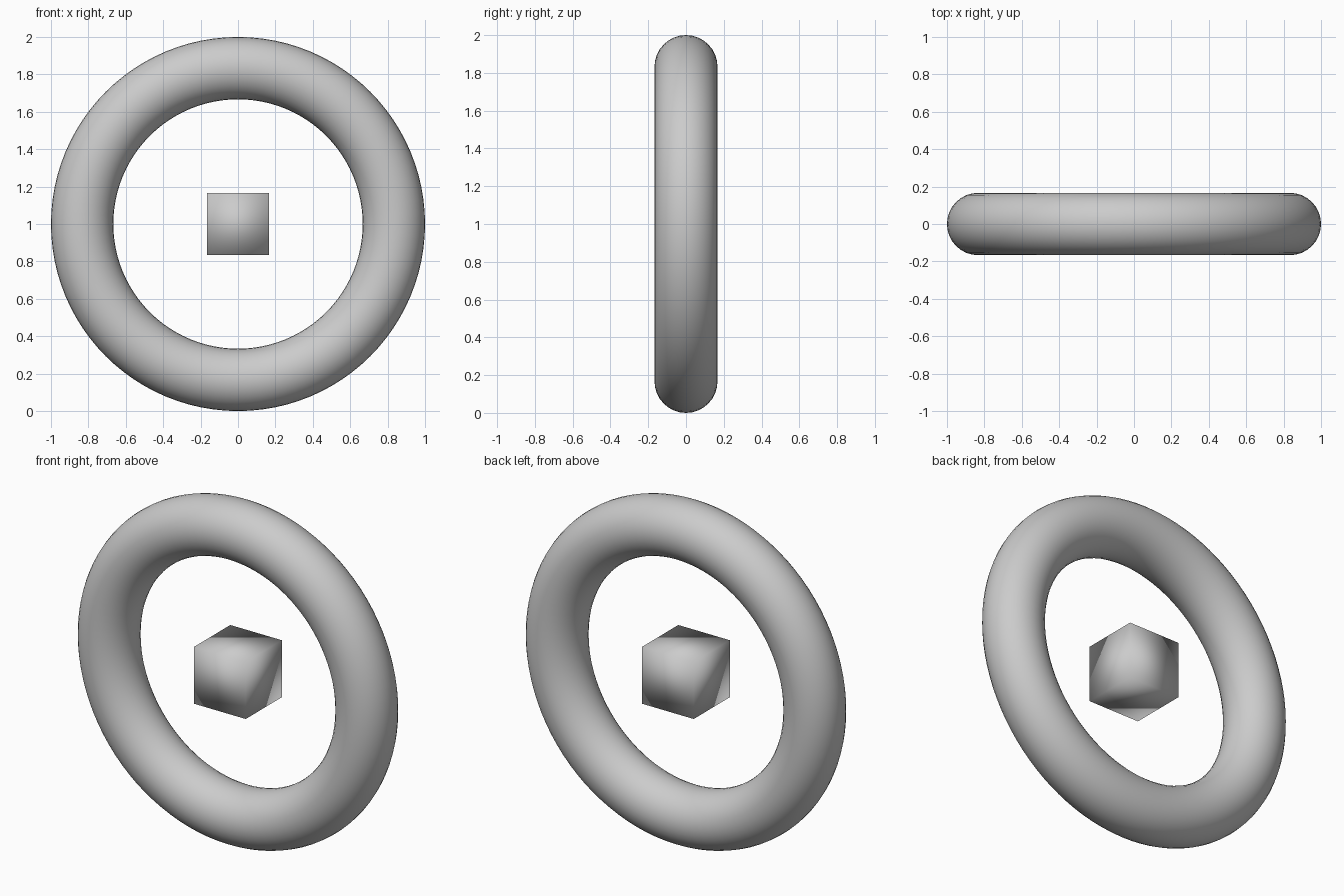
import bpy
import math

if "Cube" in bpy.data.objects:
    bpy.data.objects.remove(bpy.data.objects["Cube"])

R = 5 / 6   # ring centreline radius
T = 1 / 6   # ring tube radius, also half the cube's side


def finish(name):
    obj = bpy.context.object
    obj.name = name
    bpy.ops.object.transform_apply(location=False, rotation=True, scale=True)
    bpy.ops.object.shade_smooth()
    return obj


# upright ring, axis along y
bpy.ops.mesh.primitive_torus_add(
    major_radius=R, minor_radius=T, major_segments=96, minor_segments=32,
    location=(0, 0, 1), rotation=(math.pi / 2, 0, 0))
finish("ring")

# floating smooth-shaded cube in the middle
bpy.ops.mesh.primitive_cube_add(size=2 * T, location=(0, 0, 1))
finish("centre_cube")
